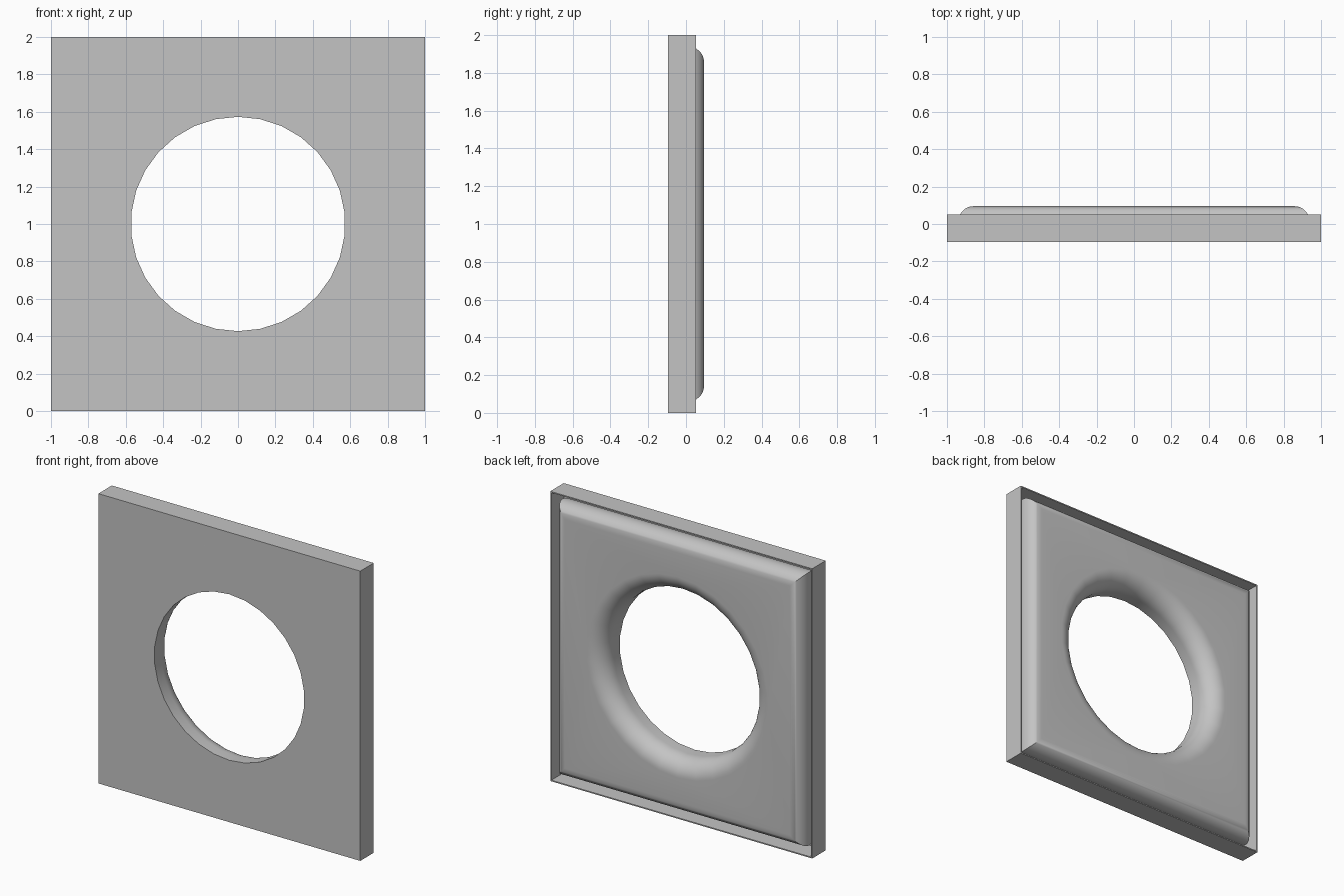
import bpy, bmesh
from math import sin, cos, pi

cube = bpy.data.objects.get("Cube")
if cube:
    bpy.data.objects.remove(cube)

FRONT, BACK, RIM = -0.095, 0.095, 0.052
HOLE, FILLET = 0.573, 0.12
FLAT, BULGE = 0.86, 0.083
SIDES, STEPS = 30, 12

grey = bpy.data.materials.new("plain_grey")
grey.use_nodes = True
grey.diffuse_color = (0.55, 0.55, 0.55, 1)
grey.node_tree.nodes["Principled BSDF"].inputs["Base Color"].default_value = grey.diffuse_color


def circle(bm, r, y):
    angles = [2 * pi * i / SIDES for i in range(SIDES)]
    return [bm.verts.new((r * sin(a), y, 1 + r * cos(a))) for a in angles]


def square(bm, h, y):
    corners = ((-1, -1), (1, -1), (1, 1), (-1, 1))
    return [bm.verts.new((h * sx, y, 1 + h * sz)) for sx, sz in corners]


def loft(bm, rings):
    for a, b in zip(rings, rings[1:]):
        for i in range(len(a)):
            j = (i + 1) % len(a)
            bm.faces.new((a[i], a[j], b[j], b[i]))


def fill_between(bm, inner, outer):
    edges = [bm.edges.get((ring[i - 1], ring[i]))
             for ring in (inner, outer) for i in range(len(ring))]
    result = bmesh.ops.triangle_fill(bm, edges=edges, use_beauty=True)
    return [g for g in result["geom"] if isinstance(g, bmesh.types.BMFace)]


def finish(bm, name, flat_faces=()):
    bmesh.ops.recalc_face_normals(bm, faces=bm.faces)
    for f in bm.faces:
        f.smooth = True
    for e in bm.edges:
        e.smooth = len(e.link_faces) == 2 and e.calc_face_angle() < 0.6
    for f in flat_faces:
        for e in f.edges:
            e.smooth = False
    mesh = bpy.data.meshes.new(name)
    bm.to_mesh(mesh)
    bm.free()
    mesh.materials.append(grey)
    bpy.context.collection.objects.link(bpy.data.objects.new(name, mesh))


# Panel: round hole flared towards the back, rounded outer edges
bm = bmesh.new()
hole = [circle(bm, HOLE, FRONT)]
for i in range(STEPS + 1):
    t = pi / 2 * i / STEPS
    hole.append(circle(bm, HOLE + FILLET * (1 - cos(t)), BACK - FILLET * (1 - sin(t))))
loft(bm, hole)
edge = []
for i in range(2 * STEPS + 1):
    t = pi * i / (2 * STEPS)
    edge.append(square(bm, FLAT + BULGE * sin(t), BACK * cos(t)))
loft(bm, edge)
fill_between(bm, hole[-1], edge[0])
front_faces = fill_between(bm, hole[0], edge[-1])
finish(bm, "panel", front_faces)

# Frame: thin outer wall with a front flange around the panel
bm = bmesh.new()
T = 0.008
section = [(1, FRONT), (1, RIM), (1 - T, RIM), (1 - T, FRONT + T), (FLAT, FRONT + T), (FLAT, FRONT)]
rings = [square(bm, h, y) for h, y in section]
loft(bm, rings + rings[:1])
finish(bm, "frame")
